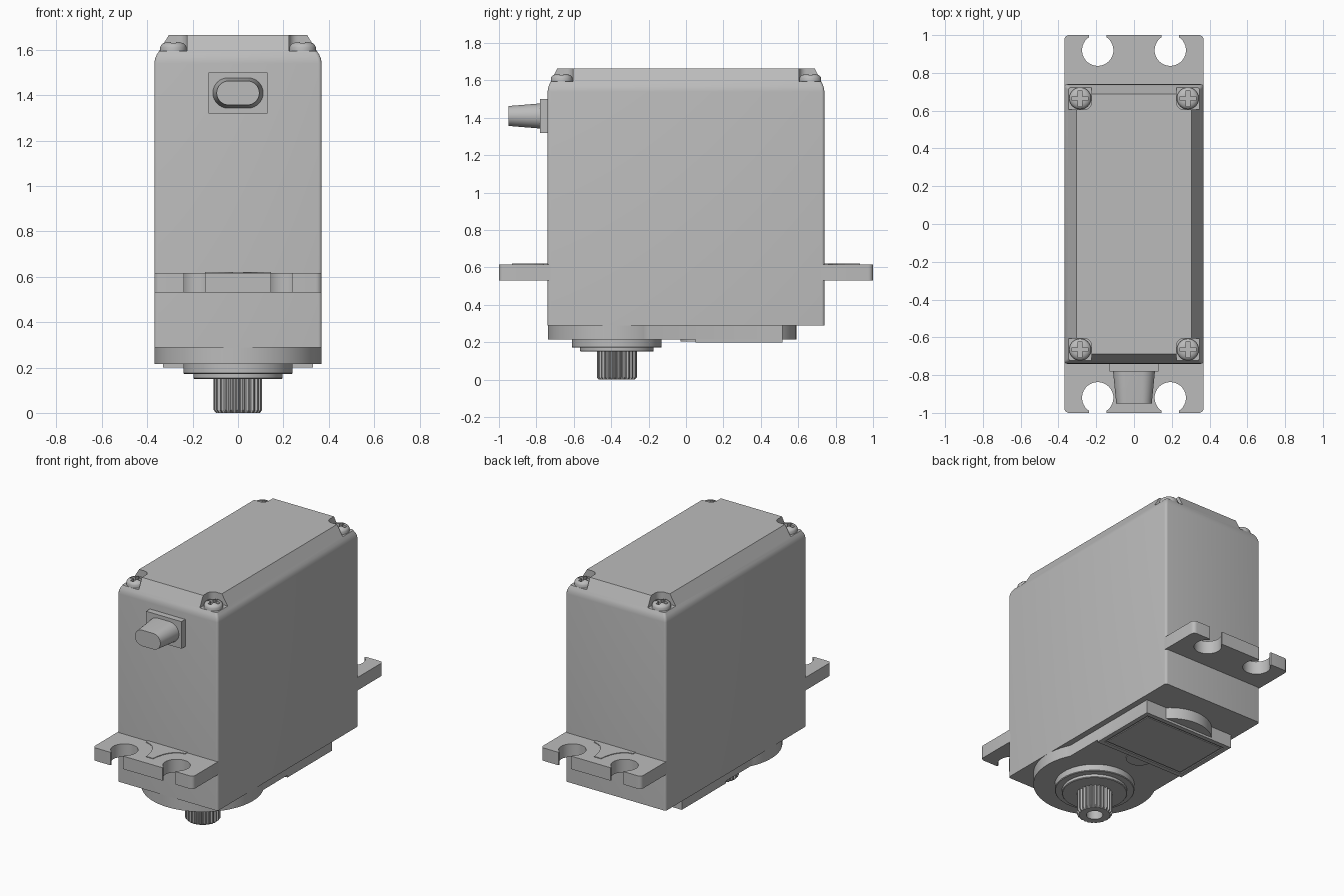
import bpy, bmesh, math
from math import cos, sin, radians, sqrt

if "Cube" in bpy.data.objects:
    bpy.data.objects.remove(bpy.data.objects["Cube"])

grey = bpy.data.materials.new("light_grey_plastic")
grey.diffuse_color = (0.5, 0.5, 0.5, 1)
grey.use_nodes = True
grey.node_tree.nodes["Principled BSDF"].inputs["Base Color"].default_value = grey.diffuse_color


def loft(name, loops):
    """Skin equal-length loops of 3D points and cap both ends."""
    bm = bmesh.new()
    rings = [[bm.verts.new(p) for p in loop] for loop in loops]
    n = len(rings[0])
    for a, b in zip(rings, rings[1:]):
        for i in range(n):
            j = (i + 1) % n
            bm.faces.new((a[i], a[j], b[j], b[i]))
    bm.faces.new(rings[0])
    bm.faces.new(rings[-1])
    bmesh.ops.recalc_face_normals(bm, faces=bm.faces)
    me = bpy.data.meshes.new(name)
    bm.to_mesh(me)
    bm.free()
    me.materials.append(grey)
    ob = bpy.data.objects.new(name, me)
    bpy.context.collection.objects.link(ob)
    return ob


def at_z(pts, z):
    return [(x, y, z) for x, y in pts]


def prism(name, pts, z0, z1):
    return loft(name, [at_z(pts, z0), at_z(pts, z1)])


def arc(cx, cy, r, a0, a1, n):
    return [(cx + r * cos(radians(a0 + (a1 - a0) * i / n)),
             cy + r * sin(radians(a0 + (a1 - a0) * i / n))) for i in range(n + 1)]


def circle(cx, cy, r, n=64):
    return arc(cx, cy, r, 0, 360, n)[:-1]


def rrect(hx, hy, r):
    return [p for sx, sy, a in ((1, 1, 0), (-1, 1, 90), (-1, -1, 180), (1, -1, 270))
            for p in arc(sx * (hx - r), sy * (hy - r), r, a, a + 90, 4)]


def rect(x0, x1, y0, y1):
    return [(x0, y0), (x1, y0), (x1, y1), (x0, y1)]


def apply_mod(ob, kind, **props):
    m = ob.modifiers.new(kind, kind)
    for k, v in props.items():
        setattr(m, k, v)
    bpy.context.view_layer.objects.active = ob
    bpy.ops.object.modifier_apply(modifier=m.name)


def mirror(ob, x=False, y=False):
    apply_mod(ob, 'MIRROR', use_axis=(x, y, False), use_mirror_merge=False)


def cut(ob, cutter):
    apply_mod(ob, 'BOOLEAN', operation='DIFFERENCE', object=cutter, solver='EXACT')
    bpy.data.objects.remove(cutter)


def smooth(ob, angle=30):
    bpy.ops.object.select_all(action='DESELECT')
    ob.select_set(True)
    bpy.context.view_layer.objects.active = ob
    bpy.ops.object.shade_smooth_by_angle(angle=radians(angle))


# Main case with sloped top edges and notched corners
sections = ((.369, .74, .289), (.369, .74, 1.54), (.366, .7375, 1.56),
            (.359, .732, 1.577), (.305, .688, 1.665))
case = loft("main_case", [at_z(rrect(hx, hy, .015), z) for hx, hy, z in sections])
notch = prism("notch_cutter",
              [(.5, .605)] + [(.5, .9), (.225, .9)] + arc(.265, .645, .04, 180, 270, 6),
              1.595, 1.8)
mirror(notch, True, True)
cut(case, notch)
smooth(case, 25)

# Corner screws with cross recess
sx, sy = .285, .665
screw = loft("corner_screws", [at_z(circle(sx, sy, r, 32), z) for r, z in
             ((.058, 1.59), (.058, 1.612), (.054, 1.621), (.045, 1.629), (.03, 1.634))])
a, b = .042, .011
cross = [(b, b), (b, a), (-b, a), (-b, b), (-a, b), (-a, -b),
         (-b, -b), (-b, -a), (b, -a), (b, -b), (a, -b), (a, b)]
cut(screw, prism("cross_cutter", [(sx + x, sy + y) for x, y in cross], 1.612, 1.7))
mirror(screw, True, True)
smooth(screw)

# Mounting ears with open screw slots
hx, hy, hr, sw = .192, .92, .083, .047
top = math.degrees(math.acos(sw / hr))
half = ([(hx - sw, 1)] + arc(hx, hy, hr, 180 - top, 360 + top, 32)
        + [(hx + sw, 1)] + arc(.344, .975, .025, 90, 0, 5) + [(.369, .72)])
ears = prism("mounting_ears", half + [(-x, y) for x, y in reversed(half)], .53, .616)
mirror(ears, y=True)
smooth(ears)

# Curved stiffening ribs on the ears
half = [(.145, .72), (.145, .762), (.115, .768), (.085, .785), (.06, .813),
        (.042, .85), (.031, .89), (.025, .93)]
ribs = prism("ear_ribs", half + [(-x, y) for x, y in reversed(half)], .57, .62)
mirror(ribs, y=True)

# Cable outlet: square plate and tapered oval plug
loft("cable_plate", [[(x, y, z) for x, z in rect(-.13, .13, 1.32, 1.5)]
                     for y in (-.72, -.78)])


def oval(w, h, y):
    pts = arc(w - h, 1.41, h, -90, 90, 16) + arc(h - w, 1.41, h, 90, 270, 16)
    return [(x, y, z) for x, z in pts]


smooth(loft("cable_plug", [oval(.112, .068, -.76), oval(.111, .067, -.78),
                           oval(.094, .053, -.95)]))

# Gear case under the body: round end, straight sides, small bulge at the back
py = -.37
ang = math.degrees(math.acos(.33 / .369))
bul = math.degrees(math.asin(.175 / .25))
outline = (arc(0, py, .369, 180 - ang, 360 + ang, 60) + [(.33, .515)]
           + arc(0, .34, .25, bul, 180 - bul, 20) + [(-.33, .515)])
smooth(prism("gear_case", outline, .215, .3))

# Bottom cover with a thin grooved border and a half-round tab
cover = prism("bottom_cover", rect(-.33, .33, .05, .515), .2, .25)
cut(cover, prism("groove_cutter", rect(-.3, .3, .08, .485), .19, .206))
prism("cover_panel", rect(-.288, .288, .092, .473), .201, .22)
smooth(prism("cover_tab", arc(0, .05, .08, 180, 360, 24), .205, .25))

# Stepped bearing collar
steps = ((.24, .23), (.24, .175), (.236, .171), (.197, .171), (.197, .154), (.193, .15))
smooth(loft("bearing_collar", [at_z(circle(0, py, r), z) for r, z in steps]))

# Splined output shaft with a screw hole
TEETH = 25


def spline(r_out, r_in, z):
    pts = []
    for t in range(TEETH):
        for f, r in ((0, r_in), (.25, r_in), (.5, r_out), (.75, r_out)):
            w = 2 * math.pi * (t + f) / TEETH
            pts.append((r * cos(w), py + r * sin(w), z))
    return pts


smooth(loft("output_shaft", [spline(.107, .096, .17), spline(.107, .096, .012),
                             spline(.096, .092, 0), spline(.05, .05, 0),
                             spline(.05, .05, .09)]), 20)
